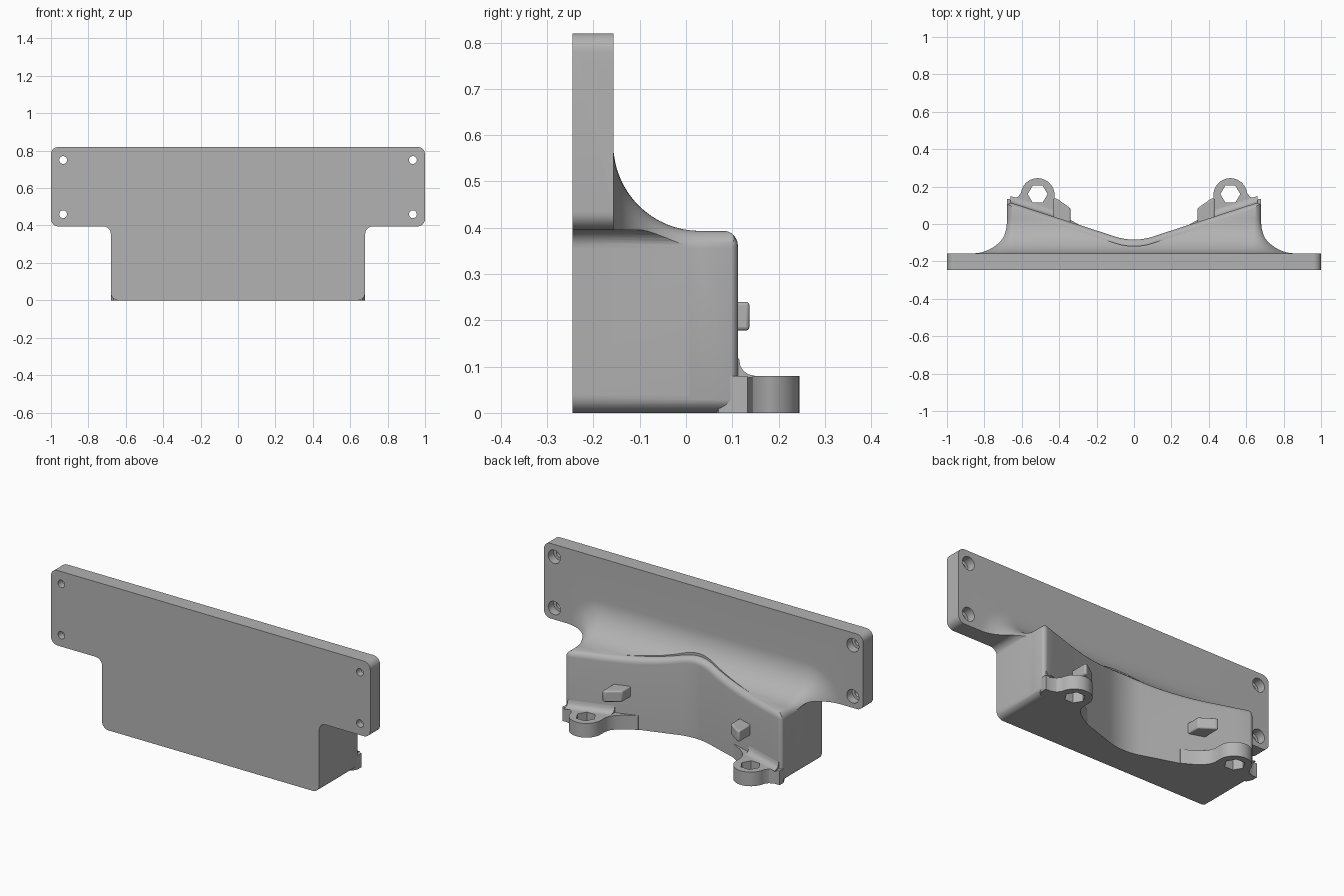
import bpy, bmesh
from math import sin, cos, pi, sqrt, radians
from mathutils import Vector

cube = bpy.data.objects.get("Cube")
if cube:
    bpy.data.objects.remove(cube, do_unlink=True)

grey = bpy.data.materials.new("plain_grey")
grey.use_nodes = True
grey.diffuse_color = (0.45, 0.45, 0.45, 1)
grey.node_tree.nodes["Principled BSDF"].inputs["Base Color"].default_value = (0.45, 0.45, 0.45, 1)

FRONT, BACK = -0.245, -0.157        # plate faces
HALF, SHOULDER = 0.68, 0.395        # block half width and height
SWEEP = 0.187                       # large fillet radius
ROUND = 0.035                       # small edge rounding


def loft(name, rings):
    """Closed solid through rings of equal point count."""
    bm = bmesh.new()
    loops = [[bm.verts.new(p) for p in ring] for ring in rings]
    n = len(loops[0])
    for a, b in zip(loops, loops[1:]):
        for i in range(n):
            j = (i + 1) % n
            bm.faces.new((a[i], a[j], b[j], b[i]))
    bm.faces.new(loops[0])
    bm.faces.new(loops[-1])
    bmesh.ops.recalc_face_normals(bm, faces=bm.faces)
    mesh = bpy.data.meshes.new(name)
    bm.to_mesh(mesh)
    bm.free()
    mesh.materials.append(grey)
    obj = bpy.data.objects.new(name, mesh)
    bpy.context.collection.objects.link(obj)
    return obj


def activate(obj):
    bpy.ops.object.select_all(action='DESELECT')
    obj.select_set(True)
    bpy.context.view_layer.objects.active = obj


def apply_boolean(obj, other, operation):
    mod = obj.modifiers.new("cut", 'BOOLEAN')
    mod.operation, mod.object, mod.solver = operation, other, 'EXACT'
    activate(obj)
    bpy.ops.object.modifier_apply(modifier=mod.name)
    bpy.data.objects.remove(other, do_unlink=True)


def smooth(obj):
    activate(obj)
    bpy.ops.object.shade_smooth_by_angle(angle=radians(32))


def rounded(points, radius, steps=8):
    """Round every right-angled corner of a polygon."""
    out = []
    for i, p in enumerate(points):
        p = Vector(p)
        u = (Vector(points[i - 1]) - p).normalized()
        v = (Vector(points[(i + 1) % len(points)]) - p).normalized()
        for k in range(steps + 1):
            t = pi / 2 * k / steps
            out.append(p + radius * (u + v - v * cos(t) - u * sin(t)))
    return out


def line_y(x):
    return -0.1 + 0.325 * abs(x)


def wall_y(x):
    """Plan of the V-shaped back wall, with soft valley and corners."""
    x = abs(x)
    if x < 0.1:
        return line_y(0.1) - 0.325 * 0.05 * (1 - (x / 0.1) ** 2)
    corner = HALF - 0.03
    if x > corner:
        t = min(1, (x - corner) / 0.03)
        return line_y(corner) + 0.008 * t - 0.03 * (1 - sqrt(1 - t * t))
    return line_y(x)


def top_z(y):
    """Height of the big fillet above the block at depth y."""
    gap = max(0, BACK + SWEEP - y)
    return SHOULDER + SWEEP - sqrt(max(0, SWEEP ** 2 - gap ** 2))


# T-shaped outline, extruded through the full depth
outline = rounded([(-HALF, 0), (HALF, 0), (HALF, SHOULDER), (1, SHOULDER),
                   (1, 0.82), (-1, 0.82), (-1, SHOULDER), (-HALF, SHOULDER)], 0.04)
mount = loft("mount_plate_and_block", [[(p.x, y, p.y) for p in outline] for y in (FRONT, 0.5)])


# Block flaring into the plate through a swept concave fillet
def flare_ring(y, d):
    w, top, r = HALF + d, SHOULDER + d, 0.04 + d
    arc = [pi / 2 * k / 10 for k in range(11)]
    ring = [(-w, y, -0.2 - d)]
    ring += [(-w + r - r * cos(t), y, top - r + r * sin(t)) for t in arc]
    ring += [(w - r + r * sin(t), y, top - r + r * cos(t)) for t in arc]
    return ring + [(w, y, -0.2 - d)]


rings = [flare_ring(-0.3, 1), flare_ring(BACK, 1)]
for k in range(17):
    t = pi / 2 * k / 16
    rings.append(flare_ring(BACK + SWEEP * (1 - cos(t)), SWEEP * (1 - sin(t)) - 0.002))
rings.append(flare_ring(0.4, -0.002))
apply_boolean(mount, loft("flare_helper", rings), 'INTERSECT')


# V-shaped back wall with a rounded top edge
def wall_ring(x):
    y = wall_y(x)
    z = top_z(y - ROUND * 0.6)
    ring = [(x, -0.3, -0.1), (x, y, -0.1)]
    for k in range(7):
        t = pi / 2 * k / 6
        ring.append((x, y - ROUND + ROUND * cos(t), z - ROUND + ROUND * sin(t)))
    return ring + [(x, y - ROUND, 1), (x, -0.3, 1)]


half = [0.02 * k for k in range(1, 6)] + [0.1 + 0.055 * k for k in range(1, 11)]
half += [HALF - 0.03 + 0.03 * sin(pi / 2 * k / 6) for k in range(1, 7)] + [1.2]
xs = [-x for x in reversed(half)] + [0] + half
apply_boolean(mount, loft("wall_helper", [wall_ring(x) for x in xs]), 'INTERSECT')

# Counterbored screw holes
for x in (-0.935, 0.935):
    for z in (0.46, 0.75):
        steps = [(-0.3, 0.021), (-0.205, 0.021), (-0.205, 0.038), (0.0, 0.038)]
        cutter = loft("hole_helper", [
            [(x + r * cos(k * pi / 12), y, z + r * sin(k * pi / 12)) for k in range(24)]
            for y, r in steps])
        apply_boolean(mount, cutter, 'DIFFERENCE')
smooth(mount)

# Lugs, their fillets and locating nubs on both sides
CX, CY, CR = 0.515, 0.155, 0.09
lug_plan = [(0.3, -0.03), (0.665, 0.07), (0.68, 0.1), (0.68, 0.133), (0.65, 0.133), (0.62, 0.145)]
lug_plan += [(CX + CR * cos(t), CY + CR * sin(t)) for t in [pi * (k + 1) / 24 for k in range(23)]]
lug_plan += [(0.425, 0.15), (0.425, 0.115), (0.415, 0.085), (0.395, 0.06), (0.36, 0.033), (0.3, 0.0)]
fillet = [(-0.02, 0.07), (0.035, 0.078), (0.035, 0.08), (0.021, 0.083),
          (0.01, 0.09), (0.003, 0.101), (0, 0.118), (-0.02, 0.118)]
nub_plan = [(0.34, -0.01), (0.34, 0.085), (0.415, 0.137), (0.43, 0.137), (0.43, 0.02)]

for side, s in (("left", 1), ("right", -1)):
    lug = loft(side + "_lug", [[(s * x, y, z) for x, y in lug_plan] for z in (0, 0.08)])
    hexagon = [(s * CX + 0.053 * cos(k * pi / 3), CY + 0.005 + 0.053 * sin(k * pi / 3)) for k in range(6)]
    apply_boolean(lug, loft("hex_helper", [[(x, y, z) for x, y in hexagon] for z in (-0.1, 0.2)]), 'DIFFERENCE')
    smooth(lug)
    smooth(loft(side + "_lug_fillet", [
        [(s * x, line_y(x) + d, z) for d, z in fillet] for x in (0.42, 0.66)]))
    nub = loft(side + "_nub", [[(s * x, y, z) for x, y in nub_plan] for z in (0.178, 0.24)])
    bevel = nub.modifiers.new("soft_edges", 'BEVEL')
    bevel.width, bevel.segments = 0.01, 3
    smooth(nub)
